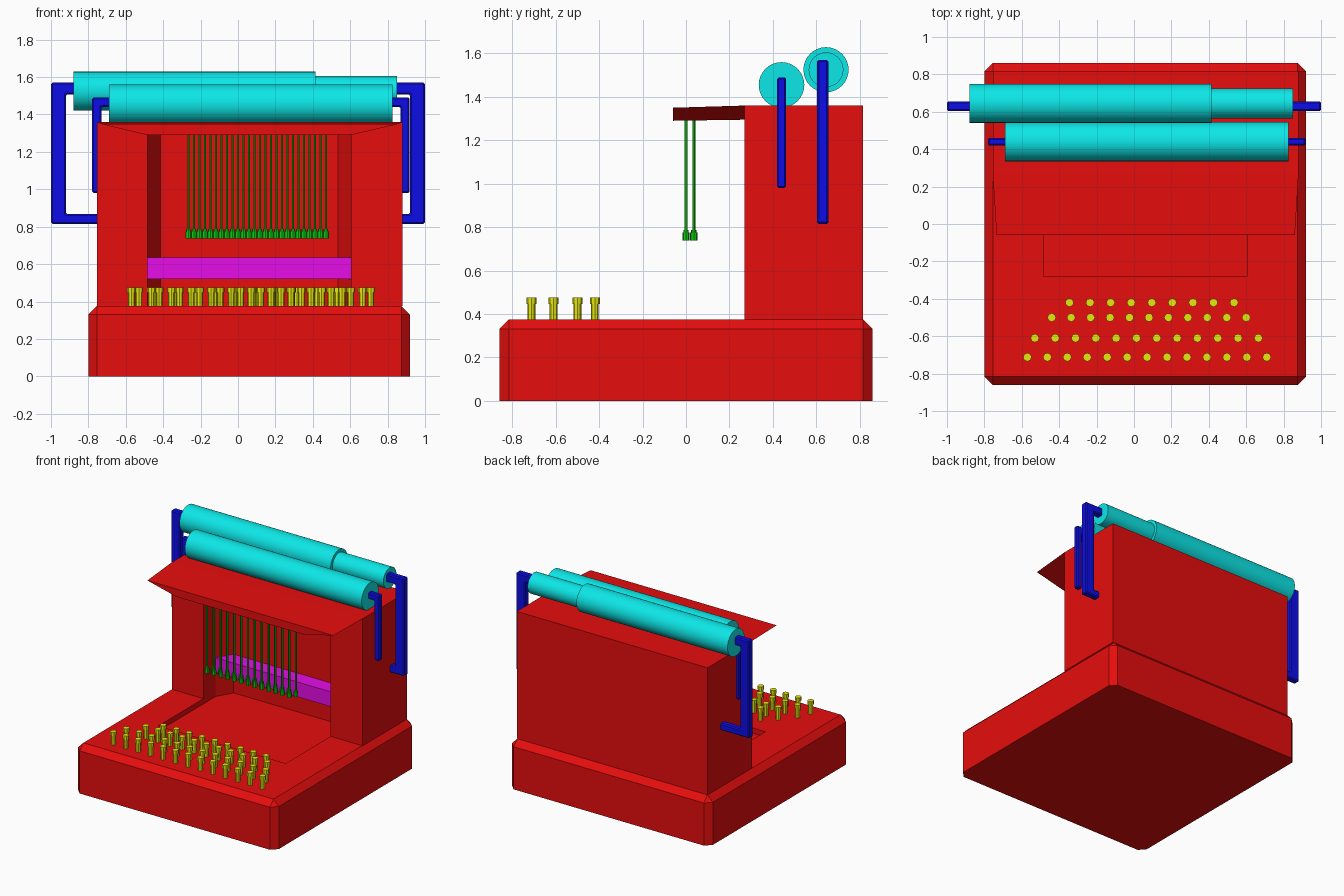
import bpy
import bmesh
from math import pi
from mathutils import Matrix, Vector

if "Cube" in bpy.data.objects:
    bpy.data.objects.remove(bpy.data.objects["Cube"])

LOW, HIGH = 0.004, 0.8


def material(name, r, g, b):
    mat = bpy.data.materials.new(name)
    mat.use_nodes = True
    mat.diffuse_color = (r, g, b, 1)
    mat.node_tree.nodes["Principled BSDF"].inputs["Base Color"].default_value = (r, g, b, 1)
    return mat


red = material("red", HIGH, LOW, LOW)
cyan = material("cyan", LOW, HIGH, HIGH)
blue = material("blue", LOW, LOW, HIGH)
green = material("green", LOW, 0.6, LOW)
yellow = material("yellow", HIGH, HIGH, LOW)
magenta = material("magenta", HIGH, LOW, HIGH)


def finish(bm, name, mat):
    bmesh.ops.recalc_face_normals(bm, faces=bm.faces)
    mesh = bpy.data.meshes.new(name)
    bm.to_mesh(mesh)
    bm.free()
    mesh.materials.append(mat)
    obj = bpy.data.objects.new(name, mesh)
    bpy.context.collection.objects.link(obj)
    return obj


def loft(bm, lower, upper):
    """Close the solid between two matching outlines."""
    a = [bm.verts.new(p) for p in lower]
    b = [bm.verts.new(p) for p in upper]
    bm.faces.new(a)
    bm.faces.new(b)
    for i in range(len(a)):
        j = (i + 1) % len(a)
        bm.faces.new((a[i], a[j], b[j], b[i]))


def box(bm, x0, x1, y0, y1, z0, z1):
    plan = [(x0, y0), (x1, y0), (x1, y1), (x0, y1)]
    loft(bm, [(x, y, z0) for x, y in plan], [(x, y, z1) for x, y in plan])


def cylinder(bm, start, end, radius, sides):
    start, end = Vector(start), Vector(end)
    axis = end - start
    turn = axis.to_track_quat("Z", "Y").to_matrix().to_4x4()
    bmesh.ops.create_cone(
        bm, cap_ends=True, segments=sides, radius1=radius, radius2=radius,
        depth=axis.length, matrix=Matrix.Translation((start + end) / 2) @ turn)


def spread(first, last, count):
    return [first + (last - first) * i / (count - 1) for i in range(count)]


# Base with bevelled corners and top rim
DECK = 0.375
bm = bmesh.new()
box(bm, -0.8, 0.92, -0.86, 0.86, 0, DECK)
edges = [e for e in bm.edges if max(v.co.z for v in e.verts) > 0.1]
bmesh.ops.bevel(bm, geom=edges, offset=0.045, segments=1, affect="EDGES", profile=0.5)
base = finish(bm, "base", red)

# Upright cabinet
bm = bmesh.new()
box(bm, -0.755, 0.88, 0.27, 0.815, DECK, 1.36)
cabinet = finish(bm, "cabinet", red)

# Cutter for the open cavity and the shallow well in the deck
LEFT, RIGHT = -0.485, 0.605
plan = [(LEFT, -0.28), (RIGHT, -0.28), (RIGHT, 0.42),
        (RIGHT - 0.07, 0.54), (LEFT + 0.07, 0.54), (LEFT, 0.42)]
bm = bmesh.new()
loft(bm, [(x, y, 0.335) for x, y in plan], [(x, y, 1.29) for x, y in plan])
cutter = finish(bm, "cavity_cutter", red)
cutter.hide_render = True
for part in (base, cabinet):
    mod = part.modifiers.new("cavity", "BOOLEAN")
    mod.operation = "DIFFERENCE"
    mod.solver = "EXACT"
    mod.object = cutter
    bpy.context.view_layer.objects.active = part
    bpy.ops.object.modifier_apply(modifier=mod.name)
bpy.data.objects.remove(cutter)

# Canopy flaring outward over the cavity
bm = bmesh.new()
loft(bm,
     [(LEFT, -0.06, 1.29), (RIGHT, -0.06, 1.29), (RIGHT, 0.27, 1.295), (LEFT, 0.27, 1.295)],
     [(-0.735, -0.06, 1.35), (0.86, -0.06, 1.35), (0.88, 0.27, 1.36), (-0.755, 0.27, 1.36)])
finish(bm, "canopy", red)

# Crossbar inside the cavity
bm = bmesh.new()
box(bm, LEFT, RIGHT, 0.419, 0.54, 0.52, 0.635)
finish(bm, "crossbar", magenta)

# Hanging rods in two staggered rows, each with a weight
bm = bmesh.new()
for i, x in enumerate(spread(-0.265, 0.47, 26)):
    y = 0.036 * (i % 2)
    cylinder(bm, (x, y, 0.77), (x, y, 1.295), 0.007, 6)
    cylinder(bm, (x, y, 0.738), (x, y, 0.775), 0.017, 8)
    cylinder(bm, (x, y, 0.775), (x, y, 0.787), 0.012, 8)
finish(bm, "hanging_rods", green)

# Keys: y, first x, last x, count for each row
rows = [(-0.42, -0.345, 0.535, 9), (-0.5, -0.44, 0.6, 11),
        (-0.61, -0.53, 0.665, 12), (-0.712, -0.57, 0.71, 13)]
bm = bmesh.new()
for y, first, last, count in rows:
    for x in spread(first, last, count):
        cylinder(bm, (x, y, DECK - 0.01), (x, y, 0.45), 0.018, 8)
        cylinder(bm, (x, y, 0.447), (x, y, 0.475), 0.023, 8)
finish(bm, "keys", yellow)


# Rollers
def roller(name, y, z, pieces):
    bm = bmesh.new()
    for x0, x1, radius in pieces:
        cylinder(bm, (x0, y, z), (x1, y, z), radius, 32)
    obj = finish(bm, name, cyan)
    bpy.ops.object.select_all(action="DESELECT")
    obj.select_set(True)
    bpy.context.view_layer.objects.active = obj
    bpy.ops.object.shade_smooth_by_angle(angle=pi / 6)


roller("front_roller", 0.44, 1.455, [(-0.69, 0.825, 0.105)])
roller("rear_roller", 0.645, 1.525, [(-0.88, 0.415, 0.104), (0.415, 0.85, 0.08)])


# Brackets carrying the rollers
def bracket(name, profile, y, half):
    bm = bmesh.new()
    loft(bm, [(x, y - half, z) for x, z in profile], [(x, y + half, z) for x, z in profile])
    bmesh.ops.recalc_face_normals(bm, faces=bm.faces)
    bmesh.ops.bevel(bm, geom=bm.edges[:], offset=0.008, segments=1,
                    affect="EDGES", profile=0.5)
    finish(bm, name, blue)


for side, sign, outer, inner, tip in (("right", -1, 0.78, 0.73, 0.68),
                                      ("left", 1, 0.918, 0.87, 0.815)):
    hook = [(tip, 1.49), (outer, 1.49), (outer, 0.98), (inner, 0.98), (inner, 1.44), (tip, 1.44)]
    bracket(side + "_front_bracket", [(sign * x, z) for x, z in hook], 0.44, 0.021)

for side, sign, tip, wall in (("right", -1, 0.87, 0.74), ("left", 1, 0.84, 0.86)):
    clamp = [(tip, 1.57), (1, 1.57), (1, 0.815), (wall, 0.815),
             (wall, 0.868), (0.92, 0.868), (0.92, 1.508), (tip, 1.508)]
    bracket(side + "_rear_bracket", [(sign * x, z) for x, z in clamp], 0.63, 0.026)
